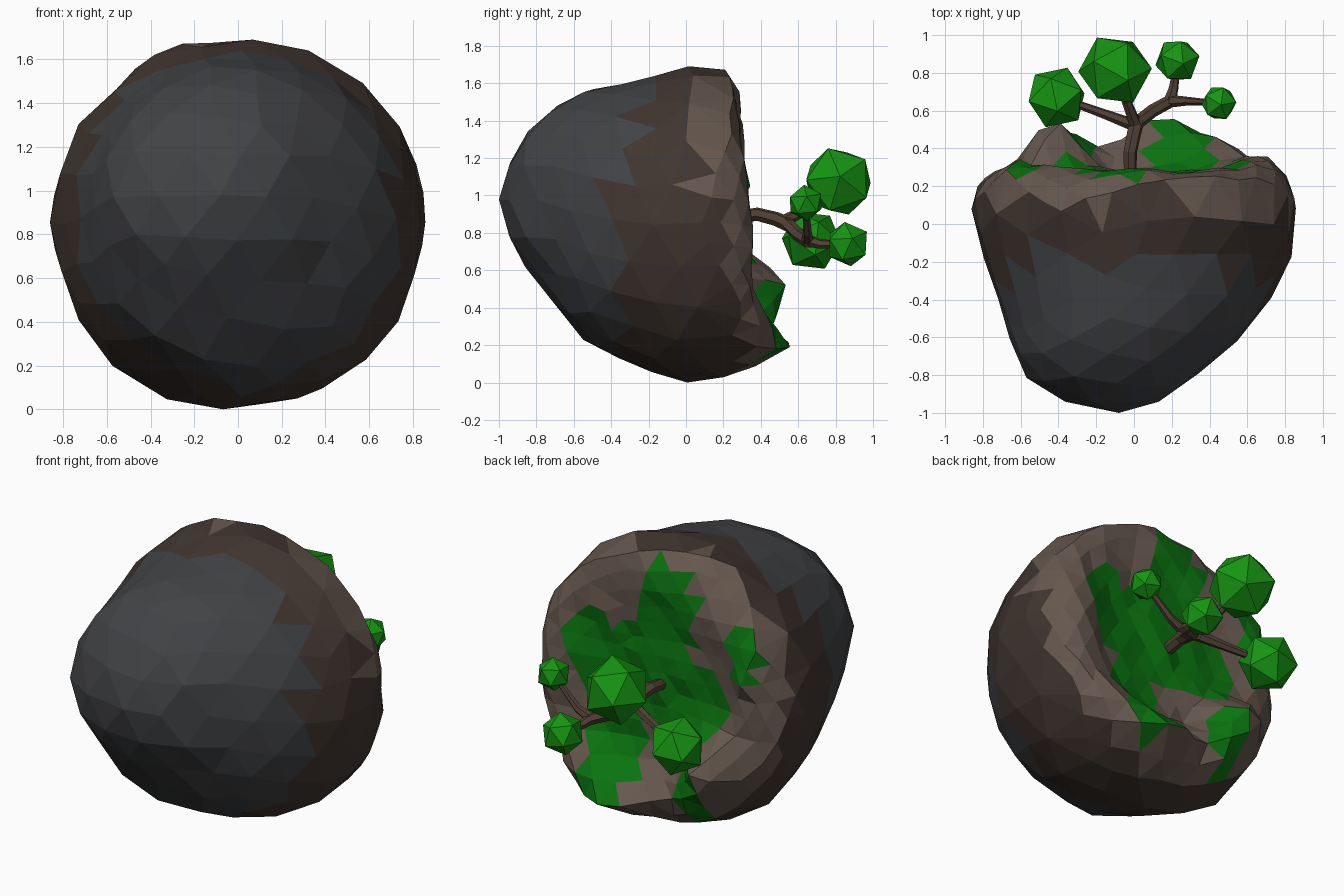
import bpy, bmesh, math, random
from mathutils import Vector, Euler

if "Cube" in bpy.data.objects:
    bpy.data.objects.remove(bpy.data.objects["Cube"])
random.seed(4)


def material(name, rgb):
    m = bpy.data.materials.new(name)
    m.diffuse_color = (*rgb, 1)
    m.use_nodes = True
    m.node_tree.nodes["Principled BSDF"].inputs["Base Color"].default_value = m.diffuse_color
    return m


stone = material("dark_stone", (0.054, 0.056, 0.06))
earth = material("dark_earth", (0.053, 0.037, 0.03))
soil = material("light_soil", (0.13, 0.095, 0.075))
grass = material("grass", (0.003, 0.17, 0.005))
leaf = material("leaves", (0.008, 0.30, 0.006))
bark = material("bark", (0.08, 0.05, 0.034))


def add_object(name, bm, mats):
    me = bpy.data.meshes.new(name)
    bm.to_mesh(me)
    bm.free()
    for m in mats:
        me.materials.append(m)
    ob = bpy.data.objects.new(name, me)
    bpy.context.collection.objects.link(ob)
    return ob


# Rock cross-sections along y: y, xmin, xmax, zmin, zmax
LEVELS = [
    (-1.0, -0.08, -0.08, 0.98, 0.98),
    (-0.985, -0.28, 0.05, 0.82, 1.12),
    (-0.85, -0.53, 0.30, 0.61, 1.35),
    (-0.68, -0.64, 0.47, 0.40, 1.50),
    (-0.55, -0.68, 0.61, 0.22, 1.56),
    (-0.40, -0.72, 0.72, 0.16, 1.59),
    (-0.20, -0.79, 0.82, 0.07, 1.62),
    (0.02, -0.855, 0.855, 0.00, 1.70),
    (0.15, -0.83, 0.85, 0.03, 1.70),
    (0.25, -0.78, 0.80, 0.07, 1.62),
    (0.29, -0.68, 0.72, 0.17, 1.50),
    (0.26, -0.40, 0.42, 0.45, 1.22),
    (0.27, 0.0, 0.0, 0.85, 0.85),
]
# Bumps on the grassy face: x, z, size x, size z, height
BUMPS = [
    (-0.42, 0.52, 0.17, 0.15, 0.27),
    (-0.32, 0.30, 0.16, 0.14, 0.14),
    (0.15, 0.22, 0.30, 0.13, 0.28),
    (0.45, 0.35, 0.20, 0.20, 0.10),
    (0.62, 0.75, 0.15, 0.40, 0.08),
    (-0.62, 1.15, 0.15, 0.25, 0.05),
]
# Grass patches on the face: x, z, radius x, radius z
PATCHES = [
    (-0.07, 1.35, 0.20, 0.28), (0.10, 0.90, 0.40, 0.30), (0.42, 1.0, 0.18, 0.22),
    (0.25, 0.45, 0.18, 0.30), (-0.60, 1.20, 0.09, 0.20), (-0.32, 0.36, 0.13, 0.20),
    (-0.22, 0.85, 0.26, 0.22),
]

steps = [0]
for a, b in zip(LEVELS, LEVELS[1:]):
    dr = ((b[2] - b[1] + b[4] - b[3]) - (a[2] - a[1] + a[4] - a[3])) / 4
    steps.append(steps[-1] + math.hypot(b[0] - a[0], dr))


def section(t):
    s = t * steps[-1]
    i = max(k for k in range(len(steps) - 1) if steps[k] <= s)
    f = min((s - steps[i]) / (steps[i + 1] - steps[i]), 1)
    return [p + (q - p) * f for p, q in zip(LEVELS[i], LEVELS[i + 1])]


# Island rock: a ball, finer on the grassy side, pulled onto the cross-sections
bm = bmesh.new()
bmesh.ops.create_icosphere(bm, subdivisions=3, radius=1)
cap = [e for e in bm.edges if all(v.co.y > 0.3 for v in e.verts)]
bmesh.ops.subdivide_edges(bm, edges=cap, cuts=1, use_grid_fill=True)
bmesh.ops.triangulate(bm, faces=bm.faces[:])
for v in bm.verts:
    d = v.co.normalized()
    t = math.acos(max(-1, min(1, -d.y))) / math.pi
    phi = math.atan2(d.z, d.x)
    y, x0, x1, z0, z1 = section(t)
    k = random.uniform(0.995, 1.02)
    x = (x0 + x1) / 2 + (x1 - x0) / 2 * math.cos(phi) * k
    z = max(0, (z0 + z1) / 2 + (z1 - z0) / 2 * math.sin(phi) * k)
    w = max(0, min(1, (y - 0.02) / 0.22))
    for bx, bz, sx, sz, h in BUMPS:
        y += w * h * math.exp(-((x - bx) / sx) ** 2 - ((z - bz) / sz) ** 2)
    y += random.uniform(-0.015, 0.015) if y > -0.9 else 0
    v.co = (x, y, z)
low = min(v.co.z for v in bm.verts)
for v in bm.verts:
    v.co.z -= low * max(0, 1 - v.co.z)
bm.normal_update()
for f in bm.faces:
    c = f.calc_center_median()
    n = math.sin(c.x * 9 + c.z * 4) * 0.05
    edge = -0.2 - 0.17 * max(0, min(1, (1.4 - c.z) / 0.4)) * max(0, min(1, abs(c.x) * 2)) + n
    f.material_index = 0 if c.y < edge else 1
    if (c.y > 0.2 and f.normal.y > 0.3) or (c.y > 0.1 + n and c.z > 1.0 and abs(c.x - 0.05) > 0.2):
        f.material_index = 2
    if c.y > 0.2 and f.normal.y > 0.25 and any(
            ((c.x - px) / rx) ** 2 + ((c.z - pz) / rz) ** 2 < 1 for px, pz, rx, rz in PATCHES):
        f.material_index = 3
add_object("island_rock", bm, [stone, earth, soil, grass])


# Tree limbs: six-sided tapered tubes through a few points
def limb(name, points, r0, r1):
    bm = bmesh.new()
    pts = [Vector(p) for p in points]
    rings = []
    for i, p in enumerate(pts):
        tangent = (pts[min(i + 1, len(pts) - 1)] - pts[max(i - 1, 0)]).normalized()
        u = tangent.cross(Vector((0.3, 0.1, 1))).normalized()
        w = tangent.cross(u)
        r = r0 + (r1 - r0) * i / (len(pts) - 1)
        rings.append([bm.verts.new(p + r * (u * math.cos(a) + w * math.sin(a)))
                      for a in (k * math.pi / 3 for k in range(6))])
    for a, b in zip(rings, rings[1:]):
        for k in range(6):
            bm.faces.new((a[k], a[(k + 1) % 6], b[(k + 1) % 6], b[k]))
    bm.faces.new(rings[0])
    bm.faces.new(rings[-1])
    bmesh.ops.recalc_face_normals(bm, faces=bm.faces[:])
    add_object(name, bm, [bark])


limb("trunk", [(-0.02, 0.25, 0.88), (-0.02, 0.38, 0.9), (0.0, 0.48, 0.875), (0.02, 0.56, 0.84)], 0.035, 0.04)
limb("branch_left", [(0.01, 0.52, 0.86), (-0.15, 0.58, 0.82), (-0.4, 0.67, 0.76)], 0.034, 0.018)
limb("branch_top", [(0.01, 0.52, 0.86), (-0.04, 0.65, 0.93), (-0.1, 0.82, 1.07)], 0.034, 0.02)
limb("branch_right", [(0.01, 0.53, 0.86), (0.1, 0.6, 0.79), (0.21, 0.66, 0.75)], 0.036, 0.034)
limb("twig_back", [(0.19, 0.65, 0.76), (0.21, 0.72, 0.74), (0.23, 0.86, 0.74)], 0.034, 0.018)
limb("twig_side", [(0.19, 0.65, 0.76), (0.28, 0.65, 0.8), (0.45, 0.64, 0.96)], 0.034, 0.014)

# Leaf clusters: tilted plain twenty-sided balls
for name, loc, r, tilt in [
    ("leaf_cluster_top", (-0.10, 0.815, 1.075), 0.197, (0.35, 0.3, 0.2)),
    ("leaf_cluster_left", (-0.41, 0.67, 0.76), 0.168, (0.4, -0.2, 0.5)),
    ("leaf_cluster_back", (0.23, 0.865, 0.74), 0.123, (0.2, 0.2, 0.3)),
    ("leaf_cluster_side", (0.45, 0.64, 0.96), 0.098, (0.1, 0.1, 0.1)),
]:
    bm = bmesh.new()
    bmesh.ops.create_icosphere(bm, subdivisions=1, radius=r)
    bmesh.ops.rotate(bm, verts=bm.verts[:], matrix=Euler(tilt).to_matrix())
    bmesh.ops.translate(bm, verts=bm.verts[:], vec=loc)
    add_object(name, bm, [leaf])
